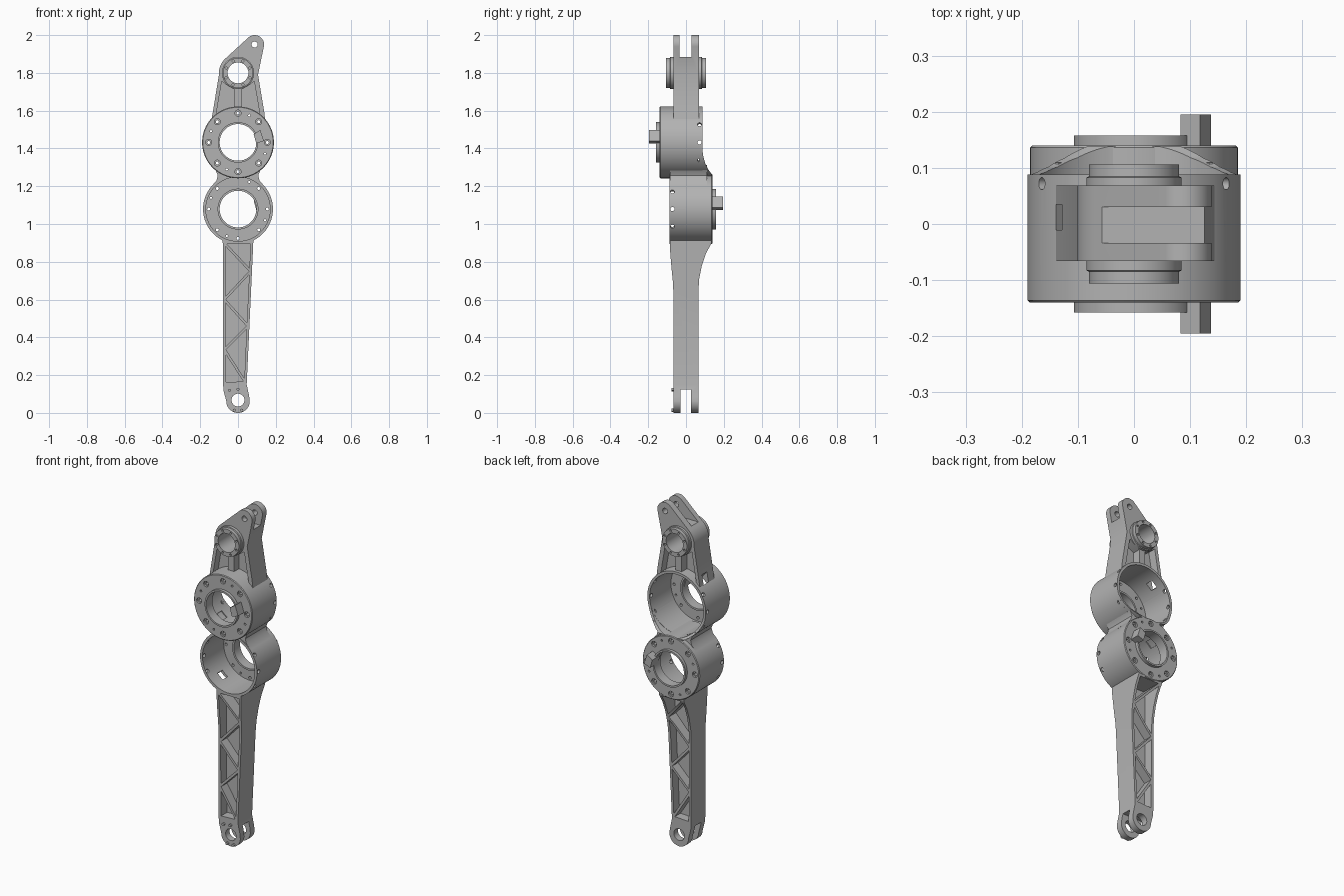
import bpy, bmesh, math
from mathutils import Matrix

if "Cube" in bpy.data.objects:
    bpy.data.objects.remove(bpy.data.objects["Cube"])

metal = bpy.data.materials.new("grey_metal")
metal.use_nodes = True
GREY = (0.45, 0.45, 0.45, 1)
metal.diffuse_color = GREY
metal.node_tree.nodes["Principled BSDF"].inputs["Base Color"].default_value = GREY

UP, LOW, BOSS = 1.432, 1.079, 1.80      # heights of the three bores
R_UP, R_LOW = 0.19, 0.185


def make(name, bm):
    bmesh.ops.recalc_face_normals(bm, faces=bm.faces)
    mesh = bpy.data.meshes.new(name)
    bm.to_mesh(mesh)
    bm.free()
    mesh.materials.append(metal)
    ob = bpy.data.objects.new(name, mesh)
    bpy.context.collection.objects.link(ob)
    return ob


def arc(x, z, r, start=0, end=360, n=64):
    full = end - start == 360
    steps = n if full else n - 1
    angles = [math.radians(start + (end - start) * i / steps) for i in range(n)]
    return [(x + r * math.cos(a), z + r * math.sin(a)) for a in angles]


def prisms(name, outlines, lo, hi, axis="y"):
    """Extrude (x, z) outlines along y, or (y, z) outlines along x."""
    bm = bmesh.new()
    for pts in outlines:
        rings = []
        for d in (lo, hi):
            rings.append([bm.verts.new((u, d, z) if axis == "y" else (d, u, z)) for u, z in pts])
        a, b = rings
        bm.faces.new(a)
        bm.faces.new(b[::-1])
        for i in range(len(pts)):
            j = (i + 1) % len(pts)
            bm.faces.new((a[i], a[j], b[j], b[i]))
    return make(name, bm)


def lathe(name, profile, z, side, n=96):
    """Spin a closed (radius, depth) profile about a y axis at height z."""
    bm = bmesh.new()
    rings = []
    for r, d in profile:
        rings.append([bm.verts.new((x, side * d, h)) for x, h in arc(0, z, r, n=n)])
    for k, a in enumerate(rings):
        b = rings[(k + 1) % len(rings)]
        for i in range(n):
            j = (i + 1) % n
            bm.faces.new((a[i], a[j], b[j], b[i]))
    return make(name, bm)


def boolean(ob, cutter, mode="DIFFERENCE"):
    mod = ob.modifiers.new("cut", "BOOLEAN")
    mod.operation, mod.object, mod.solver = mode, cutter, "EXACT"
    bpy.context.view_layer.objects.active = ob
    bpy.ops.object.modifier_apply(modifier=mod.name)
    bpy.data.objects.remove(cutter)


def cut(ob, outlines, lo=-0.4, hi=0.4, axis="y"):
    boolean(ob, prisms("cutter", outlines, lo, hi, axis))


def box(u0, u1, z0, z1):
    return [(u0, z0), (u1, z0), (u1, z1), (u0, z1)]


def radial(z, y, radius, angles, size=None):
    """Round holes or square slots pointing out from a bore axis."""
    bm = bmesh.new()
    for a in angles:
        m = (Matrix.Translation((0, y, z)) @ Matrix.Rotation(-math.radians(a), 4, "Y")
             @ Matrix.Translation((radius, 0, 0)))
        if size:
            bmesh.ops.create_cube(bm, size=1, matrix=m @ Matrix.Diagonal((*size, 1)))
        else:
            bmesh.ops.create_cone(bm, cap_ends=True, segments=20, radius1=0.011, radius2=0.011,
                                  depth=0.06, matrix=m @ Matrix.Rotation(math.pi / 2, 4, "Y"))
    return make("cutter", bm)


def inset(tri, w):
    """Move every edge of a triangle inward by w."""
    a, b, c = tri
    la, lb, lc = math.dist(b, c), math.dist(c, a), math.dist(a, b)
    p = la + lb + lc
    cx, cz = ((la * a[i] + lb * b[i] + lc * c[i]) / p for i in (0, 1))
    area = abs((b[0] - a[0]) * (c[1] - a[1]) - (c[0] - a[0]) * (b[1] - a[1])) / 2
    k = 1 - w * p / (2 * area)
    return [(cx + (x - cx) * k, cz + (z - cz) * k) for x, z in tri]


def mirror(pts):
    return [(-x, z) for x, z in pts]


SLOT = (0.08, 0.045, 0.045)

# Motor housings: open cups facing opposite ways, each with a bored, bolted flange
for name, z, R, side in (("upper", UP, R_UP, -1), ("lower", LOW, R_LOW, 1)):
    w = R - 0.015
    cup = lathe(name + "_housing", [
        (0.097, 0.158), (0.107, 0.158), (0.107, 0.14), (R - 0.004, 0.14), (R, 0.136),
        (R, -0.088), (w, -0.088), (w, 0.11), (0.108, 0.11), (0.108, 0.1), (0.097, 0.1)], z, side)
    bolts = arc(0, z, 0.155, n=8)
    pins = arc(0, z, 0.155, 67.5, 427.5, n=4)
    lo, hi = sorted((side * 0.13, side * 0.2))
    cut(cup, [arc(x, h, 0.016, n=24) for x, h in bolts], lo, hi)
    cut(cup, [arc(x, h, 0.008, n=16) for x, h in bolts])
    cut(cup, [arc(x, h, 0.006, n=12) for x, h in pins])
    boolean(cup, radial(z, side * -0.072, R, (-30, 0, 30, 150, 180, 210)))
    boolean(cup, radial(z, 0.012, R, (130, 230), SLOT))

    # Key lug standing on the flange collar
    lo, hi = sorted((side * 0.12, side * 0.195))
    lug = [(0.083, 0.043), (0.118, 0.066), (0.137, 0.008), (0.097, -0.006)]
    prisms(name + "_key_lug", [[(x, z + h) for x, h in lug]], lo, hi)

# Webs joining the two housings
side_web = [(0.05, 1.33), (0.14, 1.31), (0.116, 1.28), (0.107, 1.257),
            (0.114, 1.23), (0.14, 1.2), (0.05, 1.18)]
neck = prisms("housing_neck", [side_web, mirror(side_web)], -0.085, 0.11)
cut(neck, [arc(0, UP, 0.181, n=96)])
cut(neck, [arc(0, LOW, 0.176, n=96)])

# Curved skirt below the open side of the upper housing
skirt = lathe("housing_skirt", [(0.176, 0.06), (0.1895, 0.06), (0.1895, 0.16), (0.176, 0.16)], UP, 1)
keep = [(0.07, 1.18), (0.07, 1.39), (0.087, 1.39), (0.092, 1.355), (0.102, 1.32),
        (0.118, 1.288), (0.138, 1.262), (0.138, 1.18)]
boolean(skirt, prisms("cutter", [keep], -0.4, 0.4, "x"), "INTERSECT")
cut(skirt, [arc(0, LOW, 0.176, n=96)])

# Lower arm: front outline crossed with a flared side profile
outline = ([(0.083, 0.96), (0.08, 0.88), (0.046, 0.15), (0.059, 0.09)]
           + arc(0, 0.062, 0.062, 0, -180, 32)
           + [(-0.076, 0.115), (-0.079, 0.15), (-0.08, 0.88), (-0.083, 0.96)])
lower_arm = prisms("lower_arm", [outline], -0.3, 0.3)
flare = [(-0.067, -0.1), (0.065, -0.1), (0.065, 0.64), (0.07, 0.71), (0.084, 0.78),
         (0.106, 0.845), (0.136, 0.9), (0.136, 1.0), (-0.086, 1.0), (-0.086, 0.88),
         (-0.077, 0.77), (-0.069, 0.69), (-0.067, 0.64)]
boolean(lower_arm, prisms("cutter", [flare], -0.4, 0.4, "x"), "INTERSECT")
cut(lower_arm, [arc(0, LOW, 0.178, n=96)])

# Triangular pockets leave a zigzag truss on both faces
nodes = [(0.073, 0.9), (-0.074, 0.9), (0.067, 0.75), (-0.073, 0.6), (0.053, 0.46),
         (-0.072, 0.335), (0.04, 0.16), (-0.07, 0.155)]
pockets = [inset(nodes[i:i + 3], 0.007) for i in range(len(nodes) - 2)]
for lo, hi in ((-0.3, -0.012), (0.012, 0.3)):
    cut(lower_arm, pockets, lo, hi)
cut(lower_arm, [arc(0, 0.068, 0.034, n=40)])
cut(lower_arm, [box(-0.03, 0.026, -0.1, 0.125)], axis="x")

# Small studs on the lower fork
studs = [(-0.045, 0.12), (0, 0.125), (-0.02, 0.014), (0.02, 0.014)]
prisms("fork_studs", [arc(x, z, 0.008, n=16) for x, z in studs], -0.077, -0.06)

# Upper arm with offset forked tip
outline = ([(-0.15, 1.5), (-0.132, 1.6), (-0.101, 1.79)] + arc(0, BOSS, 0.101, 176, 132, 12)
           + arc(0.088, 1.95, 0.05, 130, -12, 20)
           + [(0.106, 1.79), (0.138, 1.6), (0.15, 1.5)])
upper_arm = prisms("upper_arm", [outline], -0.066, 0.069)
cut(upper_arm, [arc(0, UP, 0.181, n=96)])
pocket = [(-0.02, 1.52), (-0.02, 1.713), (-0.055, 1.732), (-0.086, 1.755), (-0.119, 1.56), (-0.119, 1.52)]
for lo, hi in ((-0.3, -0.02), (0.02, 0.3)):
    cut(upper_arm, [pocket, mirror(pocket)], lo, hi)
cut(upper_arm, [arc(0, BOSS, 0.056, n=64), arc(0.088, 1.95, 0.016, n=24)])
cut(upper_arm, [box(-0.034, 0.03, 1.885, 2.2)], axis="x")
boolean(upper_arm, radial(UP, 0.012, R_UP, (130,), SLOT))

# Bearing bosses on both faces of the upper arm
for name, side in (("front", -1), ("back", 1)):
    boss = lathe(name + "_bearing_boss", [
        (0.055, 0.106), (0.08, 0.106), (0.08, 0.085), (0.085, 0.083), (0.085, 0.06), (0.055, 0.06)], BOSS, side)
    lo, hi = sorted((side * 0.09, side * 0.2))
    cut(boss, [arc(x, z, 0.006, n=12) for x, z in arc(0, BOSS, 0.068, 22.5, 382.5, n=8)], lo, hi)

# Smooth the round surfaces and keep edges crisp
bpy.ops.object.select_all(action="DESELECT")
for ob in bpy.context.collection.objects:
    if ob.type == "MESH":
        ob.select_set(True)
        bpy.context.view_layer.objects.active = ob
bpy.ops.object.shade_smooth_by_angle(angle=math.radians(30))
